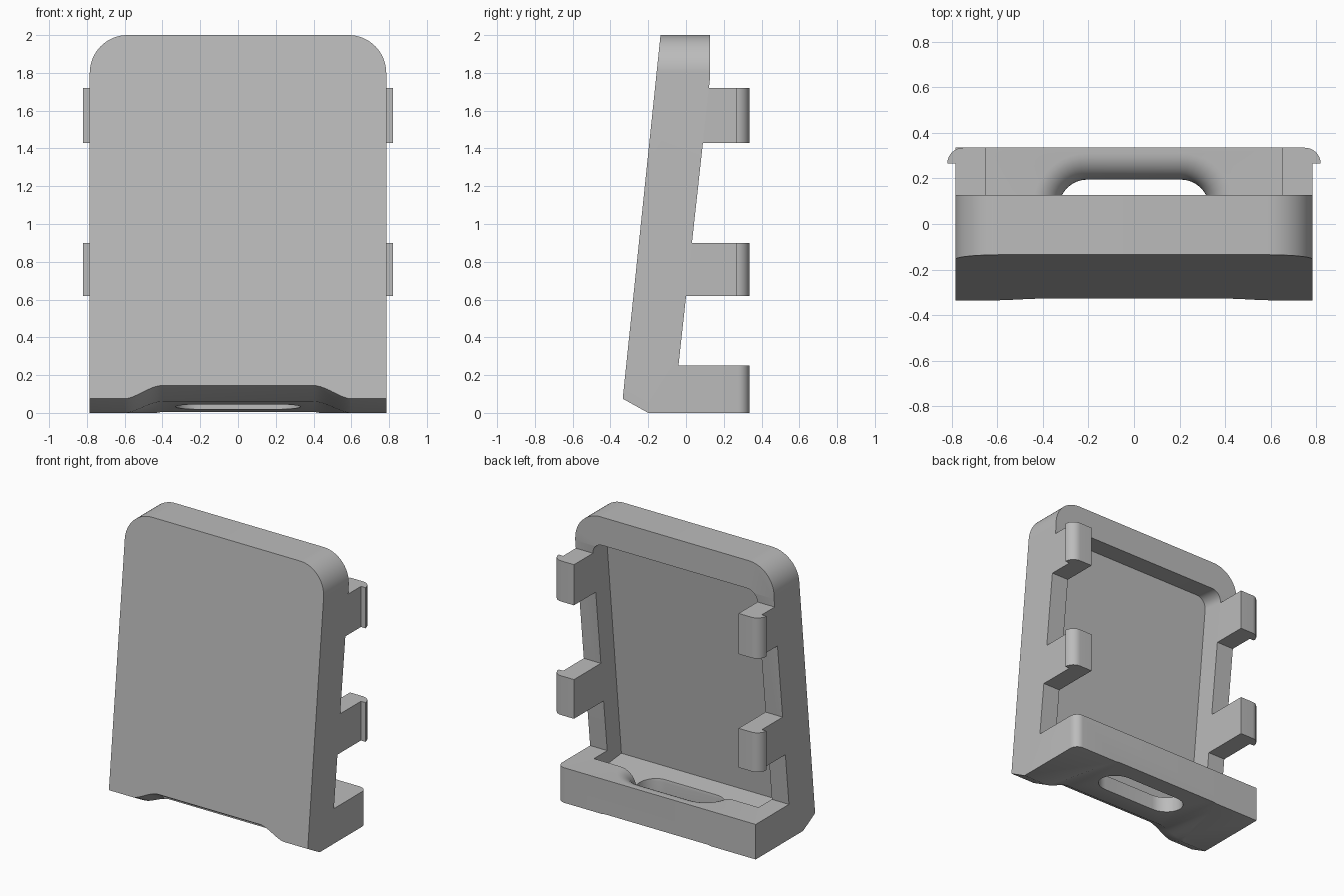
import bpy, bmesh, math
from mathutils import Matrix, Vector

if "Cube" in bpy.data.objects:
    bpy.data.objects.remove(bpy.data.objects["Cube"], do_unlink=True)

TILT = math.atan(0.104)
HALF = 0.785          # half width of the holder

grey = bpy.data.materials.new("plain grey")
grey.use_nodes = True
COLOUR = (0.5, 0.5, 0.5, 1)
grey.diffuse_color = COLOUR
grey.node_tree.nodes["Principled BSDF"].inputs["Base Color"].default_value = COLOUR


def make_object(name, bm):
    bmesh.ops.recalc_face_normals(bm, faces=bm.faces)
    mesh = bpy.data.meshes.new(name)
    bm.to_mesh(mesh)
    bm.free()
    mesh.materials.append(grey)
    obj = bpy.data.objects.new(name, mesh)
    bpy.context.collection.objects.link(obj)
    return obj


def loft(rings):
    """Closed solid through rings with equal point counts."""
    bm = bmesh.new()
    loops = [[bm.verts.new(p) for p in ring] for ring in rings]
    n = len(loops[0])
    for a, b in zip(loops, loops[1:]):
        for i in range(n):
            j = (i + 1) % n
            bm.faces.new((a[i], a[j], b[j], b[i]))
    bm.faces.new(loops[0])
    bm.faces.new(loops[-1])
    return bm


def arc(cx, cy, r, start, end, steps=10):
    angles = [math.radians(start + (end - start) * i / steps) for i in range(steps + 1)]
    return [(cx + r * math.cos(a), cy + r * math.sin(a)) for a in angles]


def activate(obj):
    bpy.ops.object.select_all(action='DESELECT')
    obj.select_set(True)
    bpy.context.view_layer.objects.active = obj


def cut(obj, cutter):
    mod = obj.modifiers.new("cut", 'BOOLEAN')
    mod.operation = 'DIFFERENCE'
    mod.solver = 'EXACT'
    mod.object = cutter
    activate(obj)
    bpy.ops.object.modifier_apply(modifier=mod.name)
    bpy.data.objects.remove(cutter, do_unlink=True)


# Leaning body with foot, from its side profile
profile = [(-0.135, 2), (0.128, 2), (0.128, 1.78), (-0.04, 0.25),
           (0.335, 0.25), (0.335, 0), (-0.2, 0), (-0.335, 0.075)]
bm = loft([[(x, y, z) for y, z in profile] for x in (-HALF, HALF)])


def bevel_edges(test, size, segments):
    edges = [e for e in bm.edges if all(test(v.co) for v in e.verts)
             and abs(e.verts[0].co.x - e.verts[1].co.x) < 0.01]
    bmesh.ops.bevel(bm, geom=edges, offset=size, segments=segments,
                    profile=0.5, affect='EDGES')


bevel_edges(lambda c: c.z > 1.99, 0.2, 16)
bevel_edges(lambda c: c.y > 0.33, 0.06, 8)
body = make_object("holder_body", bm)

# Tilted pocket with rounded upper corners
right = arc(0.57, 1.575, 0.08, 0, 90)
outline = [(-0.65, 0), (0.65, 0)] + right + [(-x, t) for x, t in reversed(right)]
bm = loft([[(x, d, t) for x, t in outline] for d in (0, 0.3)])
bm.transform(Matrix.Translation((0, -0.2, 0.17)) @ Matrix.Rotation(-TILT, 4, 'X'))
cut(body, make_object("pocket_cutter", bm))

# Cable channel under the foot, an arch with soft shoulders
shoulder = [(0.63, -0.1)]
for i in range(13):
    s = i / 12
    shoulder.append((0.61 - 0.21 * s, s * s * (3 - 2 * s) - 0.02 * (1 - s)))
arch = shoulder + [(-x, h) for x, h in reversed(shoulder)]
rings = []
for y, base, rise in ((-0.4, 0.111, 0.082), (-0.2, 0, 0.06), (0.4, -0.0624, 0.06)):
    ring = [(x, y, base + rise * h) for x, h in arch]
    rings.append([(0.63, y, -0.5)] + ring + [(-0.63, y, -0.5)])
cut(body, make_object("channel_cutter", loft(rings)))

# Cable slot through the foot, with a rounded upper lip
levels = [(-0.1, 0.125)]
for i in range(11):
    a = math.radians(9 * i)
    levels.append((0.135 + 0.115 * math.sin(a), 0.24 - 0.115 * math.cos(a)))
levels.append((0.27, 0.24))
rings = []
for z, r in levels:
    ring = arc(0.205, 0.07, r, -90, 90, 20) + arc(-0.205, 0.07, r, 90, 270, 20)
    rings.append([(x, y, z) for x, y in ring])
cut(body, make_object("slot_cutter", loft(rings)))

# Band hooks on both sides
hook = [(0.65, 0), (0.65, 0.335)] + arc(0.75, 0.265, 0.07, 90, 0) + [(HALF, 0.265), (HALF, 0)]
parts = [body]
for level, low, high in (("lower", 0.62, 0.9), ("upper", 1.43, 1.72)):
    for side, sign in (("left", 1), ("right", -1)):
        rings = []
        for z in (low, high):
            back = -0.04 + (z - 0.25) * 0.168 / 1.53
            rings.append([(sign * x, y if y else back, z) for x, y in hook])
        parts.append(make_object(f"{level}_{side}_hook", loft(rings)))

for part in parts:
    activate(part)
    bpy.ops.object.shade_smooth_by_angle(angle=math.radians(30))
